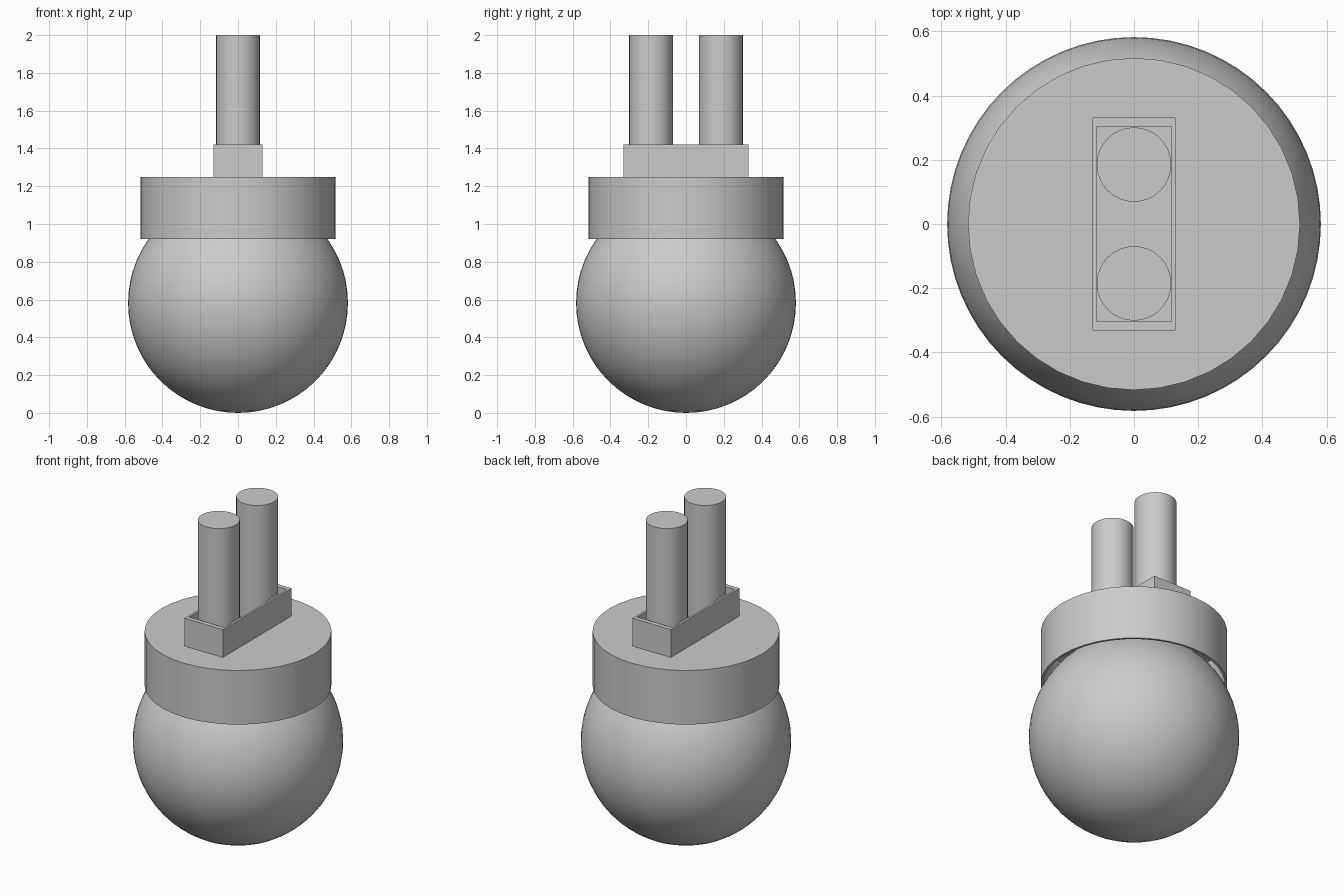
import bpy
import bmesh
import math

cube = bpy.data.objects.get("Cube")
if cube:
    bpy.data.objects.remove(cube, do_unlink=True)

grey = bpy.data.materials.new("plain grey")
grey.use_nodes = True
GREY = (0.6, 0.6, 0.6, 1)
grey.diffuse_color = GREY
grey.node_tree.nodes["Principled BSDF"].inputs["Base Color"].default_value = GREY


def finish(obj, name, smooth=True):
    obj.name = name
    obj.data.materials.append(grey)
    if smooth:
        bpy.ops.object.shade_smooth_by_angle(angle=math.radians(35))
    return obj


def cylinder(name, radius, low, high, y=0, sides=32):
    bpy.ops.mesh.primitive_cylinder_add(
        vertices=sides, radius=radius, depth=high - low,
        location=(0, y, (low + high) / 2))
    return finish(bpy.context.object, name)


def hollow(obj, direction, wall, depth):
    """Inset the end face and push it inwards to leave an open shell."""
    bm = bmesh.new()
    bm.from_mesh(obj.data)
    bm.normal_update()
    end = max(bm.faces, key=lambda f: f.normal.z * direction)
    bmesh.ops.inset_region(bm, faces=[end], thickness=wall, use_even_offset=True)
    rim = list(end.edges)
    floor = bmesh.ops.extrude_discrete_faces(bm, faces=[end])["faces"][0]
    bmesh.ops.translate(bm, verts=floor.verts, vec=(0, 0, -direction * depth))
    for edge in rim:
        if edge.is_valid:
            edge.smooth = False
    bm.normal_update()
    bm.to_mesh(obj.data)
    bm.free()


# Round body
bpy.ops.mesh.primitive_uv_sphere_add(
    segments=64, ring_count=32, radius=0.582, location=(0, 0, 0.582))
finish(bpy.context.object, "round_body")

# Cap, open underneath
cap = cylinder("cap", 0.517, 0.92, 1.25, sides=40)
hollow(cap, -1, 0.014, 0.31)

# Rectangular tray on the cap, open at the top
bpy.ops.mesh.primitive_cube_add(size=1, location=(0, 0, 1.335))
tray = bpy.context.object
tray.scale = (0.26, 0.662, 0.17)
bpy.ops.object.transform_apply(location=False, rotation=False, scale=True)
finish(tray, "tray", smooth=False)
hollow(tray, 1, 0.013, 0.12)
for v in tray.data.vertices:  # the end walls are thicker than the side walls
    if 0.31 < abs(v.co.y) < 0.325:
        v.co.y = math.copysign(0.304, v.co.y)

# Pair of posts standing in the tray
for side, y in (("front", -0.185), ("back", 0.185)):
    cylinder(side + "_post", 0.116, 1.29, 2.0, y)
